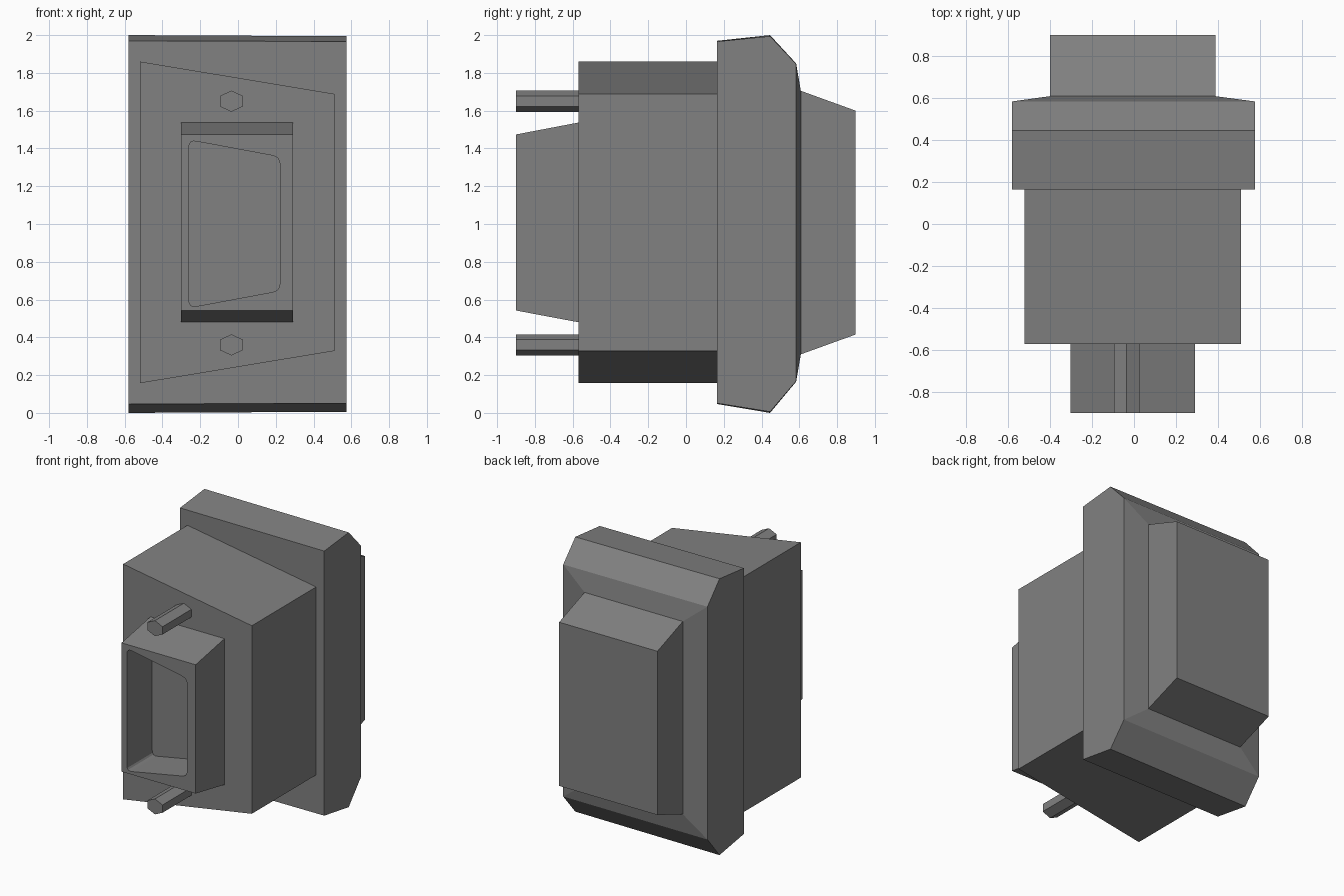
import bpy
import bmesh
import math
from mathutils import Vector

if "Cube" in bpy.data.objects:
    bpy.data.objects.remove(bpy.data.objects["Cube"])

grey = bpy.data.materials.new("mid grey")
grey.diffuse_color = (0.22, 0.22, 0.22, 1)
grey.use_nodes = True
grey.node_tree.nodes["Principled BSDF"].inputs["Base Color"].default_value = grey.diffuse_color


def loft(name, rings):
    """Solid through a series of closed rings with equal point counts."""
    bm = bmesh.new()
    loops = [[bm.verts.new(p) for p in ring] for ring in rings]
    for a, b in zip(loops, loops[1:]):
        for i in range(len(a)):
            j = (i + 1) % len(a)
            bm.faces.new((a[i], a[j], b[j], b[i]))
    bm.faces.new(loops[0])
    bm.faces.new(loops[-1])
    bmesh.ops.recalc_face_normals(bm, faces=bm.faces)
    mesh = bpy.data.meshes.new(name)
    bm.to_mesh(mesh)
    bm.free()
    mesh.materials.append(grey)
    obj = bpy.data.objects.new(name, mesh)
    bpy.context.collection.objects.link(obj)
    return obj


def quad(y, x0, x1, z0, z1, taper=0.0):
    """Four-sided ring facing y; taper shortens the right-hand edge."""
    return [(x0, y, z0), (x1, y, z0 + taper), (x1, y, z1 - taper), (x0, y, z1)]


def rounded(ring, r, steps=4):
    """Round the corners of a ring with short curves."""
    pts = [Vector(p) for p in ring]
    out = []
    for i, p in enumerate(pts):
        a = p + (pts[i - 1] - p).normalized() * r
        b = p + (pts[(i + 1) % len(pts)] - p).normalized() * r
        for k in range(steps + 1):
            t = k / steps
            out.append(a * (1 - t) ** 2 + p * 2 * t * (1 - t) + b * t * t)
    return out


# Bevelled hood with the raised cable block at the back
loft("hood", [
    quad(0.165, -0.58, 0.575, 0.047, 1.970, 0.004),
    quad(0.445, -0.58, 0.575, 0.0, 2.0, 0.006),
    quad(0.583, -0.58, 0.575, 0.165, 1.85, 0.003),
    quad(0.608, -0.40, 0.387, 0.31, 1.705),
    quad(0.898, -0.40, 0.387, 0.415, 1.60),
])

# Trapezoid main body
loft("body", [quad(y, -0.52, 0.51, 0.157, 1.86, 0.171) for y in (-0.57, 0.165)])

# Tapered plug shell with a rounded D-shaped recess
shell = loft("plug_shell", [
    quad(-0.90, -0.302, 0.291, 0.542, 1.474),
    quad(-0.57, -0.302, 0.291, 0.48, 1.537),
])
cutter = loft("recess_cutter", [
    rounded(quad(y, -0.26, 0.222, 0.557, 1.445, 0.09), 0.04) for y in (-1.0, -0.61)
])
cutter.hide_render = True
mod = shell.modifiers.new("recess", 'BOOLEAN')
mod.operation = 'DIFFERENCE'
mod.solver = 'EXACT'
mod.object = cutter
bpy.context.view_layer.objects.active = shell
bpy.ops.object.modifier_apply(modifier=mod.name)
bpy.data.objects.remove(cutter)

# Hexagonal fixing screws above and below the plug
for name, z in (("upper_screw", 1.65), ("lower_screw", 0.36)):
    loft(name, [[(-0.035 + 0.07 * math.sin(math.radians(60 * k)), y,
                  z + 0.056 * math.cos(math.radians(60 * k))) for k in range(6)]
                for y in (-0.90, -0.57)])
